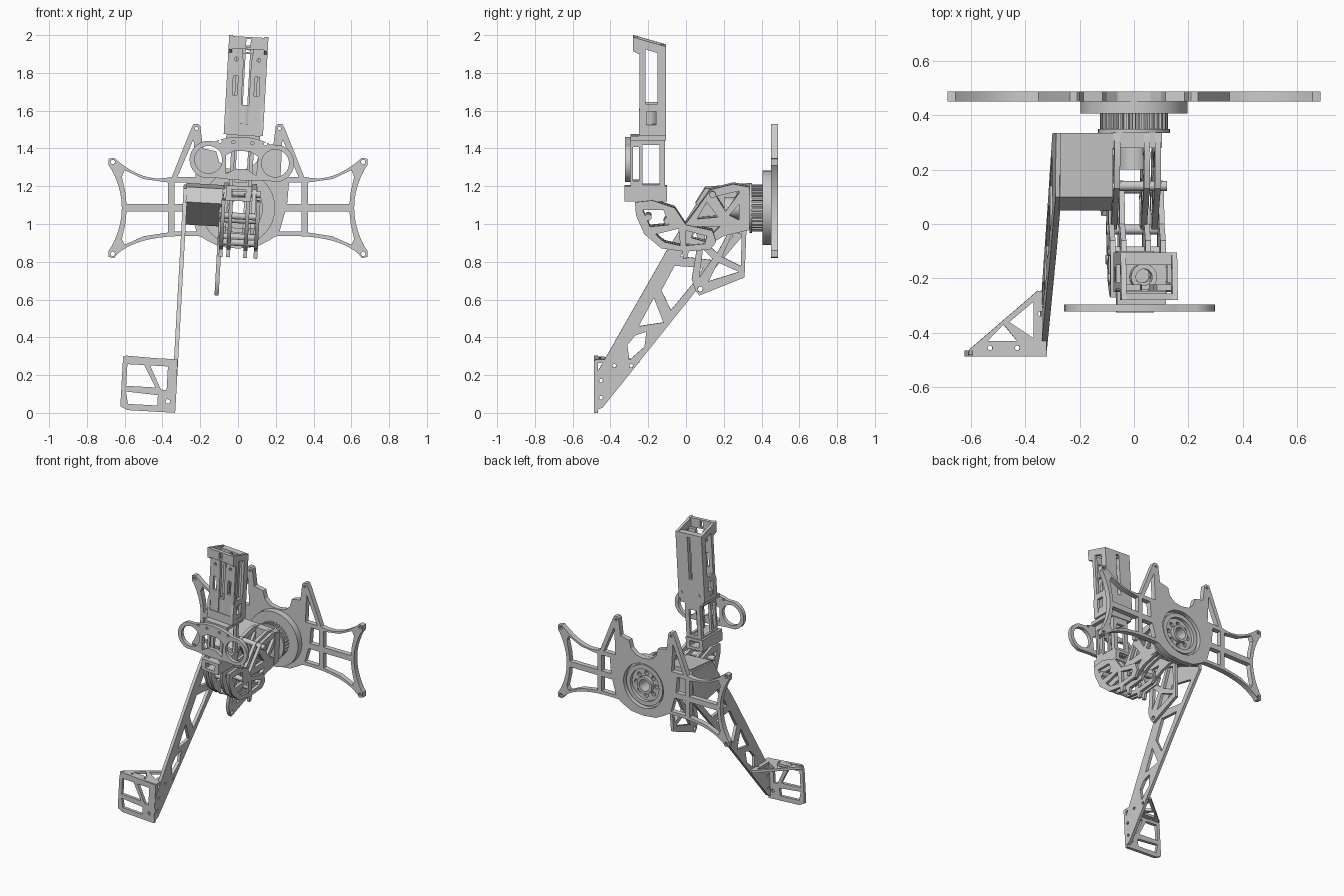
import bpy, bmesh, math
from mathutils import Matrix

ROLL = Matrix.Rotation(math.radians(3.2), 4, 'Y') @ Matrix.Translation((-.054, 0, 0))
PLANE = {
    'XZ': Matrix(((1, 0, 0, 0), (0, 0, -1, 0), (0, 1, 0, 0), (0, 0, 0, 1))),
    'YZ': Matrix(((0, 0, 1, 0), (1, 0, 0, 0), (0, 1, 0, 0), (0, 0, 0, 1))),
    'XY': Matrix.Identity(4)}


def circ(x, y, r, n=20):
    return [(x + r * math.cos(2 * math.pi * i / n), y + r * math.sin(2 * math.pi * i / n)) for i in range(n)]


def bez(a, c, b, n=10):
    return [tuple((1 - t) ** 2 * a[k] + 2 * t * (1 - t) * c[k] + t * t * b[k] for k in (0, 1))
            for t in (i / n for i in range(n + 1))]


def rect(x0, y0, x1, y1):
    return [(x0, y0), (x1, y0), (x1, y1), (x0, y1)]


def flip(loop):
    return [(-x, y) for x, y in reversed(loop)]


def add_mesh(name, mesh, mat):
    mesh.name = name
    mesh.transform(mat)
    mesh.shade_smooth()
    mesh.set_sharp_from_angle(angle=math.radians(30))
    ob = bpy.data.objects.new(name, mesh)
    bpy.context.collection.objects.link(ob)
    return ob


def plate(name, plane, lo, hi, outline, holes=(), rolled=True, dz=0):
    """Flat outline with holes, extruded from lo to hi along the plane's axis."""
    cu = bpy.data.curves.new(name, 'CURVE')
    cu.dimensions = '2D'
    cu.fill_mode = 'BOTH'
    cu.extrude = (hi - lo) / 2
    for loop in [outline, *holes]:
        sp = cu.splines.new('POLY')
        sp.points.add(len(loop) - 1)
        for p, (x, y) in zip(sp.points, loop):
            p.co = (x, y, 0, 1)
        sp.use_cyclic_u = True
    tmp = bpy.data.objects.new(name, cu)
    bpy.context.collection.objects.link(tmp)
    bpy.context.view_layer.update()
    mesh = bpy.data.meshes.new_from_object(tmp.evaluated_get(bpy.context.evaluated_depsgraph_get()))
    bpy.data.objects.remove(tmp)
    mid = (lo + hi) / 2
    shift = {'XZ': (0, mid, dz), 'YZ': (mid, 0, dz), 'XY': (0, 0, mid + dz)}[plane]
    mat = Matrix.Translation(shift) @ PLANE[plane]
    return add_mesh(name, mesh, ROLL @ mat if rolled else mat)


# Wall plate
half = [(0, 1.285), (.06, 1.295), (.1, 1.33), (.115, 1.385), (.185, 1.4), (.2, 1.52), (.21, 1.53), (.235, 1.53),
        (.25, 1.5)] + bez((.35, 1.25), (.5, 1.21), (.655, 1.35)) + [(.685, 1.345), (.685, 1.31)]
half += bez((.67, 1.29), (.56, 1.085), (.67, .88)) + [(.685, .86), (.685, .825), (.655, .82)]
half += bez((.64, .84), (.52, .95), (.2, .935)) + [(.16, .91), (.1, .88), (0, .87)]
wins = [
    [(.37, 1.105), (.59, 1.105), (.597, 1.17), (.615, 1.25), (.6, 1.285), (.5, 1.238), (.37, 1.22)],
    [(.37, 1.065), (.59, 1.065), (.597, 1.0), (.615, .92), (.6, .89), (.5, .935), (.37, .955)],
    [(.26, 1.105), (.335, 1.105), (.335, 1.22), (.27, 1.22)],
    [(.25, 1.065), (.335, 1.065), (.335, .96), (.22, .96)],
    [(.235, 1.45), (.225, 1.25), (.32, 1.25)],
    circ(.663, 1.328, .012, 10), circ(.663, .842, .012, 10), circ(.22, 1.505, .009, 10)]
plate('wall_plate', 'XZ', .45, .487, half + flip(half)[1:-1],
      wins + [flip(w) for w in wins] + [circ(0, 1.085, .16, 40)], False)

# Hub on the wall plate
bolts = [circ(.08 * math.cos(a), 1.085 + .08 * math.sin(a), .016, 10) for a in [i * math.pi / 4 for i in range(8)]]
bore = circ(0, 1.085, .042)
plate('hub_disc', 'XZ', .405, .452, circ(0, 1.085, .197, 48), [bore] + bolts, False)
plate('hub_ring', 'XZ', .45, .475, circ(0, 1.085, .145, 40), [circ(0, 1.085, .115, 40)], False)
plate('hub_boss', 'XZ', .45, .478, circ(0, 1.085, .06, 30), [bore], False)
teeth = []
for i in range(32):
    for k, r in ((-.3, .112), (-.2, .125), (.2, .125), (.3, .112)):
        a = (i + k) * math.pi / 16
        teeth.append((r * math.cos(a), 1.085 + r * math.sin(a)))
plate('hub_pulley', 'XZ', .348, .407, teeth, [bore], False)
plate('pulley_flange', 'XZ', .335, .349, circ(0, 1.085, .132, 40), [bore], False)
plate('hub_tube', 'XZ', .2, .336, circ(0, 1.085, .055, 28), [bore], False)
plate('shoulder_mount', 'XZ', .28, .336, rect(-.09, .975, .09, 1.2), [bore])

# Side block carrying the leg
plate('side_block', 'YZ', -.285, -.09, [(.05, 1.1), (.1, 1.18), (.335, 1.2), (.335, .98)])

# Long leg and the inner truss
plate('leg_plate', 'YZ', -.3, -.278,
      [(-.484, .01), (-.484, .19), (-.1, .865), (.05, 1.1), (.1, 1.19), (.335, 1.21), (.335, .98),
       (.055, .65), (-.44, .03)],
      [[(-.27, .41), (-.21, .43), (-.22, .35), (-.3, .28), (-.31, .36)],
       [(-.25, .46), (-.17, .61), (-.12, .48)],
       [(-.13, .65), (-.06, .78), (.09, .77), (.04, .69), (-.08, .545)],
       [(-.03, .83), (.06, .98), (.25, .94), (.14, .81)],
       circ(-.45, .17, .01, 10), circ(-.45, .08, .01, 10), circ(-.38, .25, .01, 10), circ(-.29, .25, .01, 10)],
      dz=-.019)
plate('inner_truss', 'YZ', -.105, -.083,
      [(.05, .64), (.07, .615), (.31, .71), (.32, .96), (.33, 1.15), (.2, 1.17), (.05, 1.05), (.06, .88), (.03, .7)],
      [[(.12, .69), (.28, .74), (.17, .79)], [(.07, .71), (.14, .81), (.09, .86)],
       [(.19, .82), (.29, .77), (.295, .94), (.25, .95)], [(.1, .9), (.165, .84), (.23, .96), (.1, 1.03)],
       circ(.075, .648, .014, 12)])

# Foot
plate('foot_front', 'XZ', -.487, -.465,
      [(-.57, 0), (-.53, -.018), (-.28, -.018), (-.28, .26), (-.555, .27), (-.57, .24)],
      [[(-.545, .225), (-.455, .225), (-.39, .11), (-.545, .11)], [(-.425, .225), (-.33, .225), (-.33, .1), (-.36, .1)],
       [(-.545, .08), (-.375, .07), (-.375, .015), (-.53, .015)], circ(-.32, .04, .012, 10)])
plate('foot_gusset', 'XY', .247, .265,
      [(-.57, -.48), (-.565, -.46), (-.315, -.245), (-.282, -.25), (-.282, -.48)],
      [[(-.5, -.43), (-.44, -.37), (-.39, -.43)], [(-.42, -.36), (-.33, -.285), (-.33, -.42)],
       circ(-.49, -.455, .009, 10), circ(-.39, -.455, .009, 10), circ(-.305, -.33, .009, 10)])

# Upper arm side plates
for i, x in enumerate((-.075, .035, .075)):
    plate(f'upper_arm_{i}', 'YZ', x - .011, x + .011,
          [(.33, 1.2), (.25, 1.215), (.13, 1.185), (.04, 1.06), (-.02, .98), (0, .9), (.1, .88), (.2, .94), (.33, .97)],
          [[(.29, 1.18), (.16, 1.15), (.21, 1.07)], [(.31, 1.14), (.31, 1.01), (.23, 1.05)],
           [(.11, 1.12), (.06, 1.03), (.17, 1.04)], [(.04, .99), (.03, .93), (.1, .91), (.18, .99)]])

# Forearm plates with hanging tabs
for i, x in enumerate((-.085, -.045, .045, .1)):
    plate(f'forearm_{i}', 'YZ', x - .01, x + .01,
          [(-.27, 1.12), (-.265, 1.05), (-.22, .95), (-.13, .875), (-.02, .86), (-.015, .82), (.005, .82), (.015, .86),
           (.13, .87), (.16, .91), (.14, .97), (0, 1), (-.06, 1.09), (-.18, 1.13)],
          [[(-.23, 1.08), (-.19, .99), (-.09, 1.0), (-.12, 1.08)], [(-.16, .95), (-.12, .91), (-.03, .89), (-.04, .98)],
           [(0, .97), (0, .89), (.1, .9), (.11, .94)]])

# Pivot rods
for i, (y, z) in enumerate(((-.2, 1.04), (-.13, .9), (-.02, .93), (.13, .92), (.14, 1.16), (-.1, 1.02))):
    plate(f'pivot_rod_{i}', 'YZ', -.1, .11, circ(y, z, .018, 14))

# Neck cradle and neck
plate('neck_cradle', 'XZ', -.325, -.1, rect(-.075, 1.12, .06, 1.2), [rect(-.045, 1.14, .03, 1.18)])
for i, x in enumerate((-.05, .05)):
    plate(f'neck_side_{i}', 'YZ', x - .01, x + .01, [(-.295, 1.14), (-.11, 1.18), (-.11, 1.46), (-.295, 1.46)],
          [rect(-.23, 1.21, -.14, 1.42), rect(-.28, 1.23, -.25, 1.41)])
plate('neck_rear', 'XZ', -.13, -.11, rect(-.055, 1.17, .055, 1.46), [rect(-.03, 1.22, .03, 1.4)])
plate('neck_top', 'XY', 1.445, 1.47, rect(-.09, -.295, .09, -.105), [circ(0, -.19, .04)])

# Oval plate with two large openings
oval = []
for x, y, r, a0, a1 in ((.177, 1.33, .1, -75, 75), (0, 1.1, .36, 66, 114), (-.177, 1.33, .1, 105, 255)):
    oval += [(x + r * math.cos(math.radians(a0 + (a1 - a0) * k / 12)),
              y + r * math.sin(math.radians(a0 + (a1 - a0) * k / 12))) for k in range(13)]
oval += bez((-.12, 1.235), (0, 1.225), (.12, 1.235), 6)
kidney = [(-.085, 1.36), (-.04, 1.385), (.04, 1.385), (.085, 1.36), (.08, 1.26), (.03, 1.29), (-.03, 1.29), (-.08, 1.26)]
plate('oval_plate', 'XZ', -.322, -.295, oval,
      [circ(-.177, 1.33, .073, 28), circ(.177, 1.33, .073, 28), kidney]
      + [circ(s * x, 1.43, .009, 8) for s in (-1, 1) for x in (.05, .12)])

# Tower: side frames, walls, cap and base
for i, x in enumerate((-.094, .094)):
    plate(f'tower_side_{i}', 'YZ', x - .01, x + .01,
          [(-.28, 1.995), (-.105, 1.945), (-.105, 1.47), (-.25, 1.47), (-.25, 1.6), (-.238, 1.63), (-.238, 1.9),
           (-.28, 1.92)],
          [[(-.215, 1.64), (-.15, 1.64), (-.15, 1.91), (-.215, 1.93)], rect(-.21, 1.5, -.16, 1.6)])
    s = -1 if x < 0 else 1
    strip = [(.02, 1.5), (.1, 1.5), (.1, 1.93), (.03, 1.93), (.02, 1.85)]
    plate(f'tower_front_strip_{i}', 'XZ', -.245, -.222, strip if s > 0 else flip(strip),
          [[(s * a, b) for a, b in rect(.045, 1.68, .07, 1.78)], circ(s * .06, 1.87, .01, 10)])
    plate(f'tower_inner_rail_{i}', 'YZ', s * .05 - .008, s * .05 + .008, rect(-.15, 1.5, -.11, 1.93))
plate('tower_rear', 'XZ', -.132, -.105, rect(-.1, 1.47, .1, 1.945),
      [rect(-.012, 1.62, .012, 1.92), circ(-.07, 1.52, .01, 10), circ(.07, 1.52, .01, 10)])
plate('tower_cap_front', 'XZ', -.28, -.255, rect(-.1, 1.925, .1, 1.99), [rect(-.012, 1.935, .012, 1.98)])
plate('tower_cap_rear', 'XZ', -.15, -.11, rect(-.1, 1.9, .1, 1.945), [rect(-.012, 1.91, .012, 1.935)])
plate('tower_base', 'XY', 1.47, 1.53, rect(-.1, -.25, .1, -.11), [circ(0, -.185, .03)])
plate('tower_motor', 'XY', 1.52, 1.63, circ(0, -.195, .048, 28), [circ(0, -.195, .03)])
